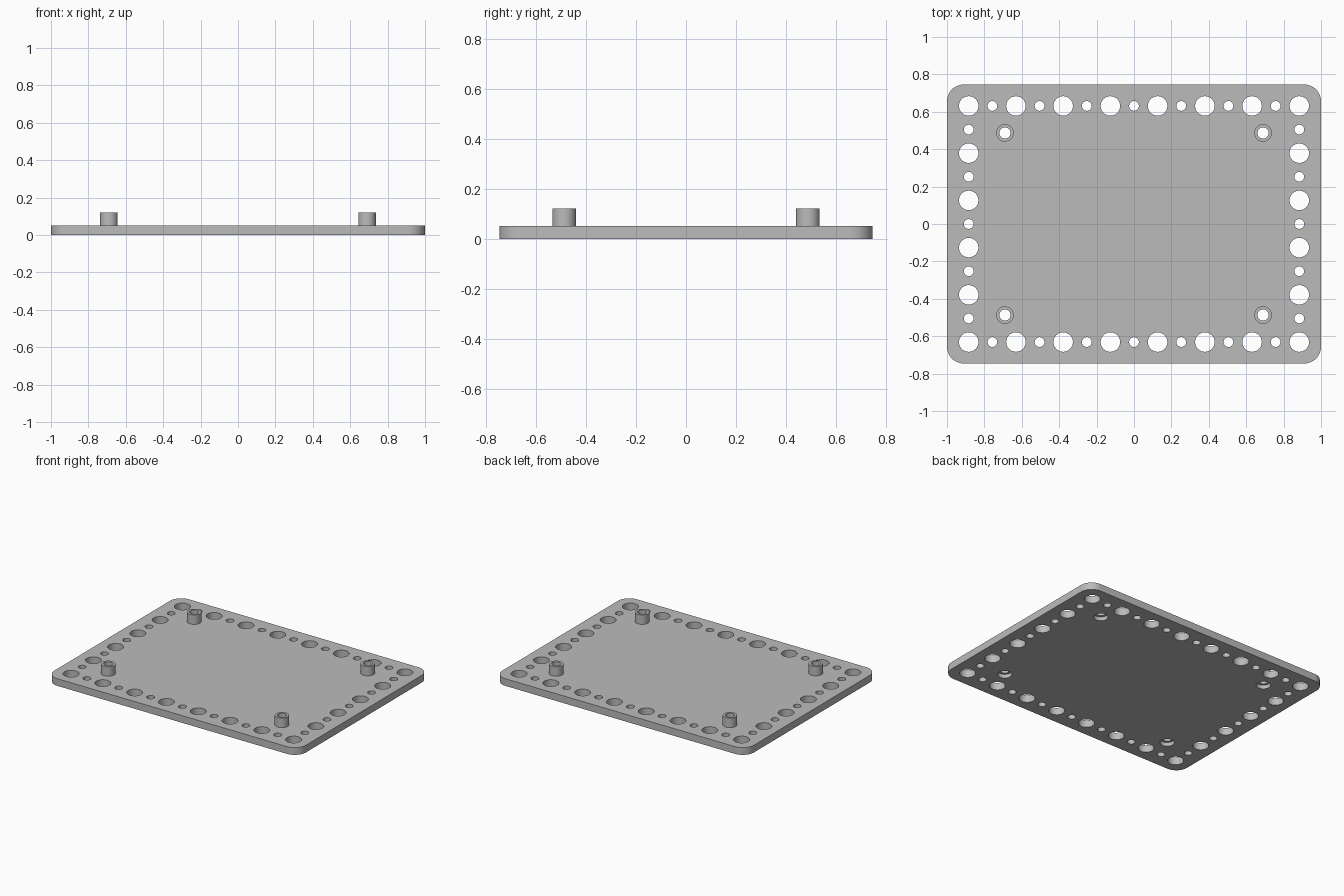
import bpy
import bmesh
from math import cos, sin, pi
from mathutils import Matrix

cube = bpy.data.objects.get("Cube")
if cube:
    bpy.data.objects.remove(cube, do_unlink=True)

HALF_X, HALF_Y, CORNER = 1.0, 0.746, 0.09
THICK, POST_TOP = 0.052, 0.12
PITCH = 0.2525
BIG_R, SMALL_R = 0.052, 0.026
POST_R, BORE_R, SINK_DEPTH = 0.047, 0.030, 0.028
POST_X, POST_Y = 0.69, 0.487

grey = bpy.data.materials.new("light grey plastic")
grey.use_nodes = True
COLOUR = (0.5, 0.5, 0.5, 1)
grey.diffuse_color = COLOUR
grey.node_tree.nodes["Principled BSDF"].inputs["Base Color"].default_value = COLOUR


def add_object(name, bm):
    bmesh.ops.recalc_face_normals(bm, faces=bm.faces)
    mesh = bpy.data.meshes.new(name)
    bm.to_mesh(mesh)
    bm.free()
    mesh.materials.append(grey)
    obj = bpy.data.objects.new(name, mesh)
    bpy.context.collection.objects.link(obj)
    return obj


def make_cutter(name, holes, bottom, top):
    """One mesh of upright cylinders from (x, y, radius) entries."""
    bm = bmesh.new()
    for x, y, r in holes:
        bmesh.ops.create_cone(bm, cap_ends=True, segments=48, radius1=r, radius2=r,
                              depth=top - bottom,
                              matrix=Matrix.Translation((x, y, (top + bottom) / 2)))
    obj = add_object(name, bm)
    obj.hide_render = True
    return obj


def smooth(obj):
    bpy.ops.object.select_all(action='DESELECT')
    obj.select_set(True)
    bpy.context.view_layer.objects.active = obj
    bpy.ops.object.shade_smooth_by_angle()


# Rounded base plate
bm = bmesh.new()
STEPS = 12
outline = []
for quarter, (sx, sy) in enumerate([(1, 1), (-1, 1), (-1, -1), (1, -1)]):
    for i in range(STEPS + 1):
        a = (quarter + i / STEPS) * pi / 2
        outline.append(bm.verts.new((sx * (HALF_X - CORNER) + CORNER * cos(a),
                                     sy * (HALF_Y - CORNER) + CORNER * sin(a), 0)))
base = bm.faces.new(outline)
raised = bmesh.ops.extrude_face_region(bm, geom=[base], use_keep_orig=True)["geom"]
bmesh.ops.translate(bm, vec=(0, 0, THICK),
                    verts=[v for v in raised if isinstance(v, bmesh.types.BMVert)])
plate = add_object("base_plate", bm)

# Border of alternating large and small holes
holes = []
for i in range(-7, 8):
    for j in range(-5, 6):
        if abs(i) == 7 or abs(j) == 5:
            big = i % 2 == 1 and j % 2 == 1
            holes.append((i * PITCH / 2, j * PITCH / 2, BIG_R if big else SMALL_R))

# Screw bores under the posts, widened on the underside
posts = [(sx * POST_X, sy * POST_Y) for sx in (-1, 1) for sy in (-1, 1)]
holes += [(x, y, BORE_R) for x, y in posts]
cutters = [make_cutter("hole_cutter", holes, -0.1, 0.2),
           make_cutter("counterbore_cutter", [(x, y, POST_R) for x, y in posts],
                       -0.1, SINK_DEPTH)]
for cutter in cutters:
    mod = plate.modifiers.new(cutter.name, 'BOOLEAN')
    mod.operation = 'DIFFERENCE'
    mod.solver = 'EXACT'
    mod.object = cutter
depsgraph = bpy.context.evaluated_depsgraph_get()
cut_mesh = bpy.data.meshes.new_from_object(plate.evaluated_get(depsgraph))
plate.modifiers.clear()
plate.data = cut_mesh
for cutter in cutters:
    bpy.data.objects.remove(cutter, do_unlink=True)
smooth(plate)

# Hollow mounting posts
for x, y in posts:
    bm = bmesh.new()
    profile = [(BORE_R, THICK), (BORE_R, POST_TOP), (POST_R, POST_TOP), (POST_R, THICK)]
    verts = [bm.verts.new((r, 0, z)) for r, z in profile]
    edges = [bm.edges.new(pair) for pair in zip(verts, verts[1:])]
    bmesh.ops.spin(bm, geom=verts + edges, cent=(0, 0, 0), axis=(0, 0, 1),
                   angle=2 * pi, steps=48, use_merge=True)
    bmesh.ops.remove_doubles(bm, verts=bm.verts, dist=0.0001)
    # Outward normals, even though the tube is open where it meets the plate
    name = ("back" if y > 0 else "front") + ("_left" if x > 0 else "_right") + "_post"
    post = add_object(name, bm)
    top_face = max(post.data.polygons, key=lambda p: p.center.z)
    if top_face.normal.z < 0:
        post.data.flip_normals()
    post.location = (x, y, 0)
    smooth(post)
